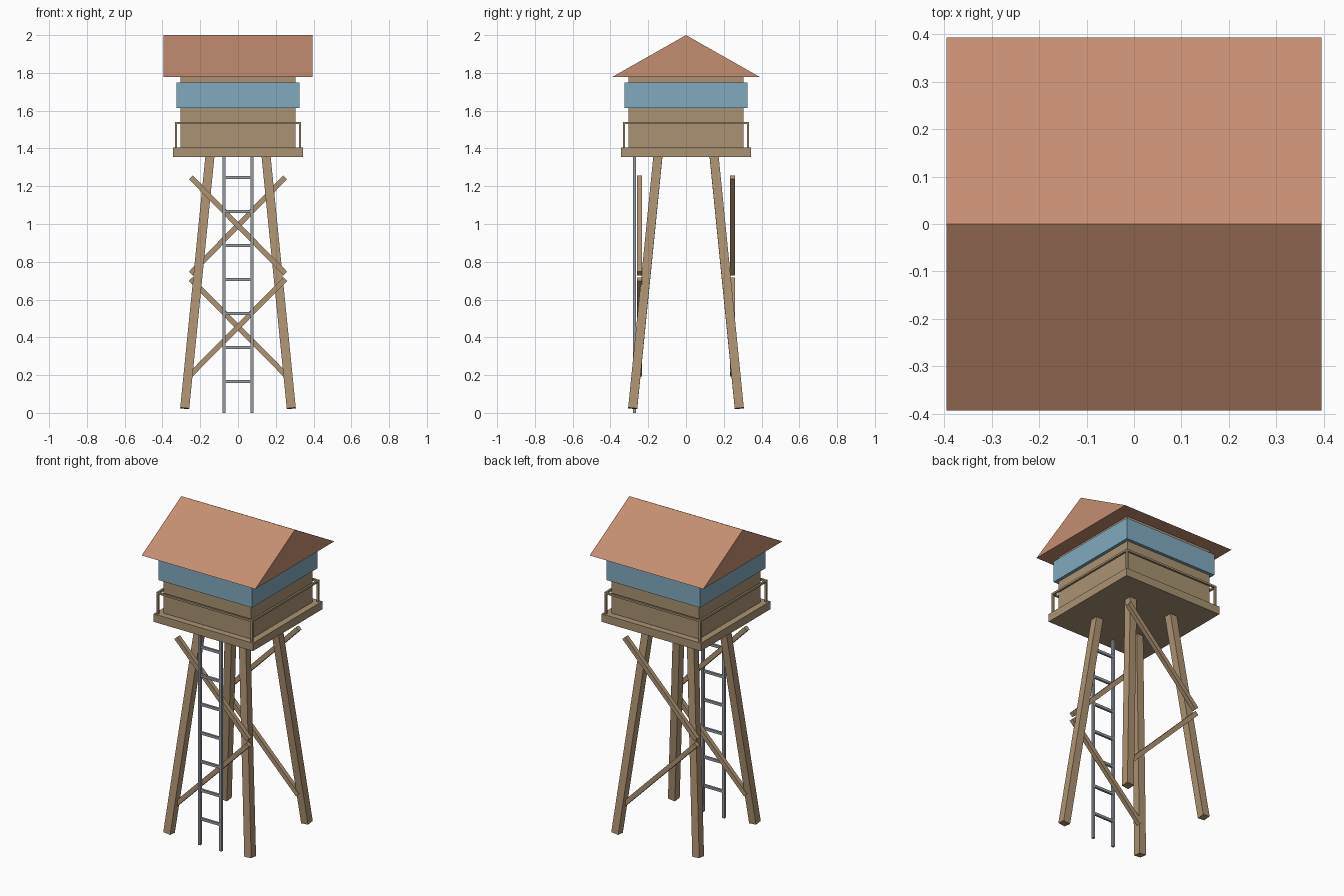
import bpy, bmesh
from mathutils import Vector, Matrix

if "Cube" in bpy.data.objects:
    bpy.data.objects.remove(bpy.data.objects["Cube"])


def material(name, rgb):
    m = bpy.data.materials.new(name)
    m.diffuse_color = (*rgb, 1)
    m.use_nodes = True
    m.node_tree.nodes["Principled BSDF"].inputs["Base Color"].default_value = m.diffuse_color
    return m


WOOD = material("wood", (0.40, 0.29, 0.17))
TIMBER = material("timber", (0.42, 0.29, 0.17))
GLASS = material("glass", (0.22, 0.40, 0.52))
TILE = material("roof_tile", (0.56, 0.27, 0.17))
METAL = material("metal", (0.30, 0.33, 0.37))


def finish(name, bm, mat):
    bmesh.ops.recalc_face_normals(bm, faces=bm.faces)
    me = bpy.data.meshes.new(name)
    bm.to_mesh(me)
    bm.free()
    me.materials.append(mat)
    ob = bpy.data.objects.new(name, me)
    bpy.context.collection.objects.link(ob)
    return ob


def box(name, lo, hi, mat):
    lo, hi = Vector(lo), Vector(hi)
    bm = bmesh.new()
    bmesh.ops.create_cube(bm, size=1, matrix=Matrix.Translation((lo + hi) / 2)
                          @ Matrix.Diagonal((*(hi - lo), 1)))
    return finish(name, bm, mat)


def beam(name, a, b, width, depth, mat):
    """Square-cut beam from a to b; its depth side stays close to the y axis."""
    a, b = Vector(a), Vector(b)
    z = (b - a).normalized()
    x = Vector((0, 1, 0)).cross(z).normalized()
    y = z.cross(x)
    rot = Matrix((x, y, z)).transposed().to_4x4()
    bm = bmesh.new()
    bmesh.ops.create_cube(bm, size=1, matrix=Matrix.Translation((a + b) / 2) @ rot
                          @ Matrix.Diagonal((width, depth, (b - a).length, 1)))
    return finish(name, bm, mat)


# Cabin, window band and platform
box("platform", (-.345, -.345, 1.355), (.345, .345, 1.405), WOOD)
box("cabin", (-.305, -.305, 1.405), (.305, .305, 1.78), WOOD)
box("window_band", (-.325, -.325, 1.615), (.325, .325, 1.75), GLASS)

# Gable roof: triangle profile extruded along x
bm = bmesh.new()
tri = [bm.verts.new((-.395, y, z)) for y, z in ((-.393, 1.777), (.393, 1.777), (0, 2))]
face = bm.faces.new(tri)
ext = bmesh.ops.extrude_face_region(bm, geom=[face], use_keep_orig=True)
bmesh.ops.translate(bm, vec=(.79, 0, 0),
                    verts=[v for v in ext["geom"] if isinstance(v, bmesh.types.BMVert)])
finish("roof", bm, TILE)

# Splayed legs and railing corner posts
R = .328
for sx in (-1, 1):
    for sy in (-1, 1):
        beam("leg", (sx * .282, sy * .282, .024), (sx * .147, sy * .147, 1.375), .048, .048, TIMBER)
        box("railing_post", (sx * R - .006, sy * R - .006, 1.405),
            (sx * R + .006, sy * R + .006, 1.535), WOOD)

# Hand rails on all four sides, and zigzag braces on front and back
for s in (-1, 1):
    box("hand_rail_x", (-R - .006, s * R - .006, 1.529), (R + .006, s * R + .006, 1.541), WOOD)
    box("hand_rail_y", (s * R - .006, -R - .006, 1.529), (s * R + .006, R + .006, 1.541), WOOD)
    y = s * .247
    beam("upper_brace", (s * .25, y, 1.247), (-s * .25, y, .738), .028, .027, TIMBER)
    beam("lower_brace", (-s * .25, y, .708), (s * .25, y, .203), .028, .027, TIMBER)

# Ladder
for s in (-1, 1):
    box("ladder_rail", (s * .074 - .008, -.281, 0), (s * .074 + .008, -.265, 1.36), METAL)
for i in range(7):
    z = .165 + .18 * i
    box("ladder_rung", (-.074, -.280, z - .008), (.074, -.266, z + .008), METAL)
